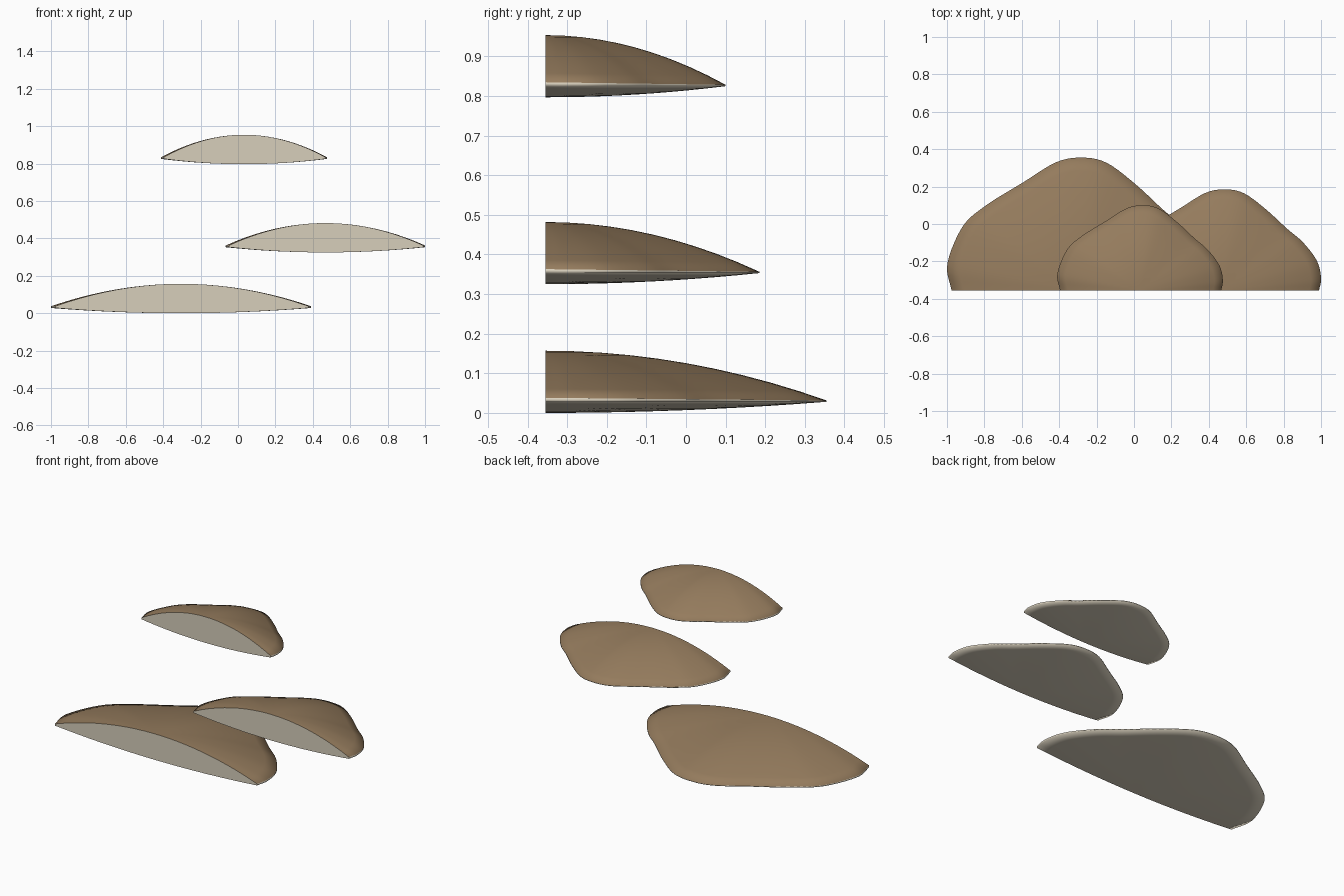
import bpy
import bmesh
from mathutils import Vector

cube = bpy.data.objects.get("Cube")
if cube:
    bpy.data.objects.remove(cube, do_unlink=True)


def make_material(name, rgb):
    mat = bpy.data.materials.new(name)
    mat.use_nodes = True
    mat.diffuse_color = (*rgb, 1)
    bsdf = mat.node_tree.nodes["Principled BSDF"]
    bsdf.inputs["Base Color"].default_value = (*rgb, 1)
    bsdf.inputs["Roughness"].default_value = 0.8
    return mat


BROWN = make_material("bark brown", (0.30, 0.20, 0.11))
CREAM = make_material("pale cream", (0.68, 0.62, 0.50))

# Lobed half outline of a shelf, from its left end round to its right end
OUTLINE = [Vector(p) for p in (
    (-.965, 0), (-.997, .2), (-.88, .48), (-.70, .64), (-.42, .81),
    (-.16, .965), (.04, 1), (.23, .96), (.45, .80), (.66, .61),
    (.82, .475), (.96, .29), (1, .12), (.98, 0))]
STEPS = 5
RINGS = 10


def smooth_outline():
    """Catmull-Rom curve through the outline points."""
    pts = [2 * OUTLINE[0] - OUTLINE[1], *OUTLINE, 2 * OUTLINE[-1] - OUTLINE[-2]]
    result = []
    for a, b, c, d in zip(pts, pts[1:], pts[2:], pts[3:]):
        for i in range(STEPS):
            t = i / STEPS
            result.append(b + (c - a) * t / 2 + (2 * a - 5 * b + 4 * c - d) * t**2 / 2
                          + (3 * b - a - 3 * c + d) * t**3 / 2)
    return result + [OUTLINE[-1]]


def make_shelf(name, centre_x, base_z, half_width, depth):
    bm = bmesh.new()
    back = -0.355
    apex, rim, edge = 0.157, 0.028, 0.010

    def vert(p, r, z):
        return bm.verts.new((centre_x + p.x * half_width * r,
                             back + p.y * depth * r, base_z + z))

    origin = Vector((0, 0))
    top_pole, low_pole = vert(origin, 0, apex), vert(origin, 0, 0)
    uppers, lowers = [], []
    for p in smooth_outline():
        lip = rim + edge * (1 - 0.65 * p.y)
        radii = [(i + 1) / RINGS for i in range(RINGS)]
        uppers.append([vert(p, r, lip + (apex - lip) * (1 - r * r)) for r in radii])
        lowers.append([vert(p, r, rim * r * r) for r in radii])

    # Domed top, underside and thin rim
    def face(verts, material):
        f = bm.faces.new(verts)
        f.material_index = material
        f.smooth = True
        return f

    for columns, pole, material in ((uppers, top_pole, 0), (lowers, low_pole, 1)):
        for a, b in zip(columns, columns[1:]):
            face((pole, a[0], b[0]), material)
            for i in range(RINGS - 1):
                face((a[i], a[i + 1], b[i + 1], b[i]), material)
    for i in range(len(uppers) - 1):
        face((uppers[i][-1], lowers[i][-1], lowers[i + 1][-1], uppers[i + 1][-1]), 1)

    # Flat cut face with crisp edges
    cut = face([top_pole, *uppers[0], *reversed(lowers[0]), low_pole,
                *lowers[-1], *reversed(uppers[-1])], 1)
    cut.smooth = False
    for e in cut.edges:
        e.smooth = False

    bmesh.ops.recalc_face_normals(bm, faces=bm.faces)
    mesh = bpy.data.meshes.new(name)
    bm.to_mesh(mesh)
    bm.free()
    mesh.materials.append(BROWN)
    mesh.materials.append(CREAM)
    bpy.context.collection.objects.link(bpy.data.objects.new(name, mesh))


make_shelf("lower_shelf", -0.305, 0.0, 0.695, 0.71)
make_shelf("middle_shelf", 0.467, 0.325, 0.533, 0.54)
make_shelf("upper_shelf", 0.032, 0.797, 0.443, 0.455)
